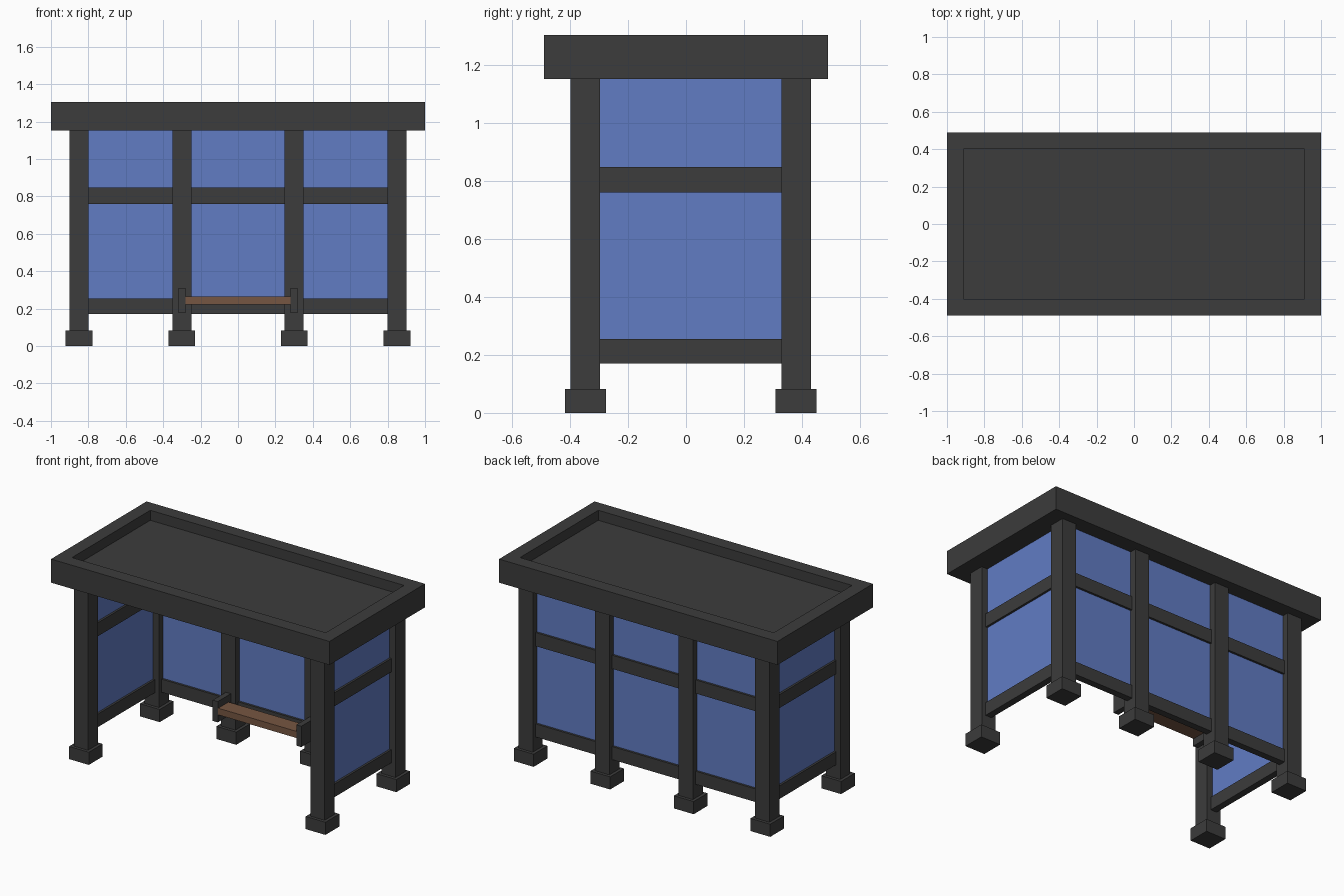
import bpy, bmesh

if "Cube" in bpy.data.objects:
    bpy.data.objects.remove(bpy.data.objects["Cube"])


def material(name, color):
    m = bpy.data.materials.new(name)
    m.diffuse_color = color
    m.use_nodes = True
    m.node_tree.nodes["Principled BSDF"].inputs["Base Color"].default_value = m.diffuse_color
    return m


METAL = material("dark_metal", (0.045, 0.045, 0.045, 1))
GLASS = material("blue_glass", (0.12, 0.2, 0.55, 0.5))
WOOD = material("brown_wood", (0.18, 0.093, 0.054, 1))


def finish(name, bm, mat):
    me = bpy.data.meshes.new(name)
    bm.to_mesh(me)
    bm.free()
    ob = bpy.data.objects.new(name, me)
    me.materials.append(mat)
    bpy.context.collection.objects.link(ob)
    return ob


def box_mesh(x, y, z):
    bm = bmesh.new()
    bmesh.ops.create_cube(bm, size=1)
    for v in bm.verts:
        v.co = [(r[0] + r[1]) / 2 + c * (r[1] - r[0]) for r, c in zip((x, y, z), v.co)]
    return bm


def box(name, x, y, z, mat=METAL):
    return finish(name, box_mesh(x, y, z), mat)


def around(c, half):
    return (c - half, c + half)


FRONT_Y, BACK_Y, SIDE_X, MID_X = -0.347, 0.38, 0.85, 0.30
ROOF_Z = 1.152
RAILS = {"lower": (0.17, 0.255), "middle": (0.76, 0.848)}
POST, FOOT, RAIL, PANE = 0.051, 0.071, 0.022, 0.008

# roof slab with a sunken top
bm = box_mesh((-1, 1), (-0.49, 0.49), (ROOF_Z, 1.305))
top = max(bm.faces, key=lambda f: f.calc_center_median().z)
bmesh.ops.inset_region(bm, faces=[top], thickness=0.125)
floor = bmesh.ops.extrude_discrete_faces(bm, faces=[top])["faces"][0]
bmesh.ops.translate(bm, verts=floor.verts, vec=(0, 0, -0.065))
bmesh.ops.recalc_face_normals(bm, faces=bm.faces)
finish("roof", bm, METAL)

# posts with square feet: two in front, four at the back
posts = [("front", x, FRONT_Y) for x in (-SIDE_X, SIDE_X)]
posts += [("back", x, BACK_Y) for x in (-SIDE_X, -MID_X, MID_X, SIDE_X)]
for row, x, y in posts:
    box(row + "_post", around(x, POST), around(y, POST), (0.08, ROOF_Z))
    box(row + "_foot", around(x, FOOT), around(y, FOOT), (0, 0.082))

# back bays: rails and glass between neighbouring posts
back_x = [-SIDE_X, -MID_X, MID_X, SIDE_X]
for a, b in zip(back_x, back_x[1:]):
    span = (a + POST, b - POST)
    for level, z in RAILS.items():
        box("back_" + level + "_rail", span, around(BACK_Y, RAIL), z)
    box("back_glass", span, around(BACK_Y, PANE), (0.25, ROOF_Z), GLASS)

# side bays
span = (FRONT_Y + POST, BACK_Y - POST)
for side, x in (("left", -SIDE_X), ("right", SIDE_X)):
    for level, z in RAILS.items():
        box(side + "_" + level + "_rail", around(x, RAIL), span, z)
    box(side + "_glass", around(x, PANE), span, (0.25, ROOF_Z), GLASS)

# bench hung between the two middle back posts
for side, x in (("left", -MID_X), ("right", MID_X)):
    box(side + "_bench_bracket", around(x, 0.018), (0.195, BACK_Y - POST), (0.175, 0.31))
box("bench_seat", (-0.284, 0.284), (0.2, 0.305), (0.222, 0.265), WOOD)
